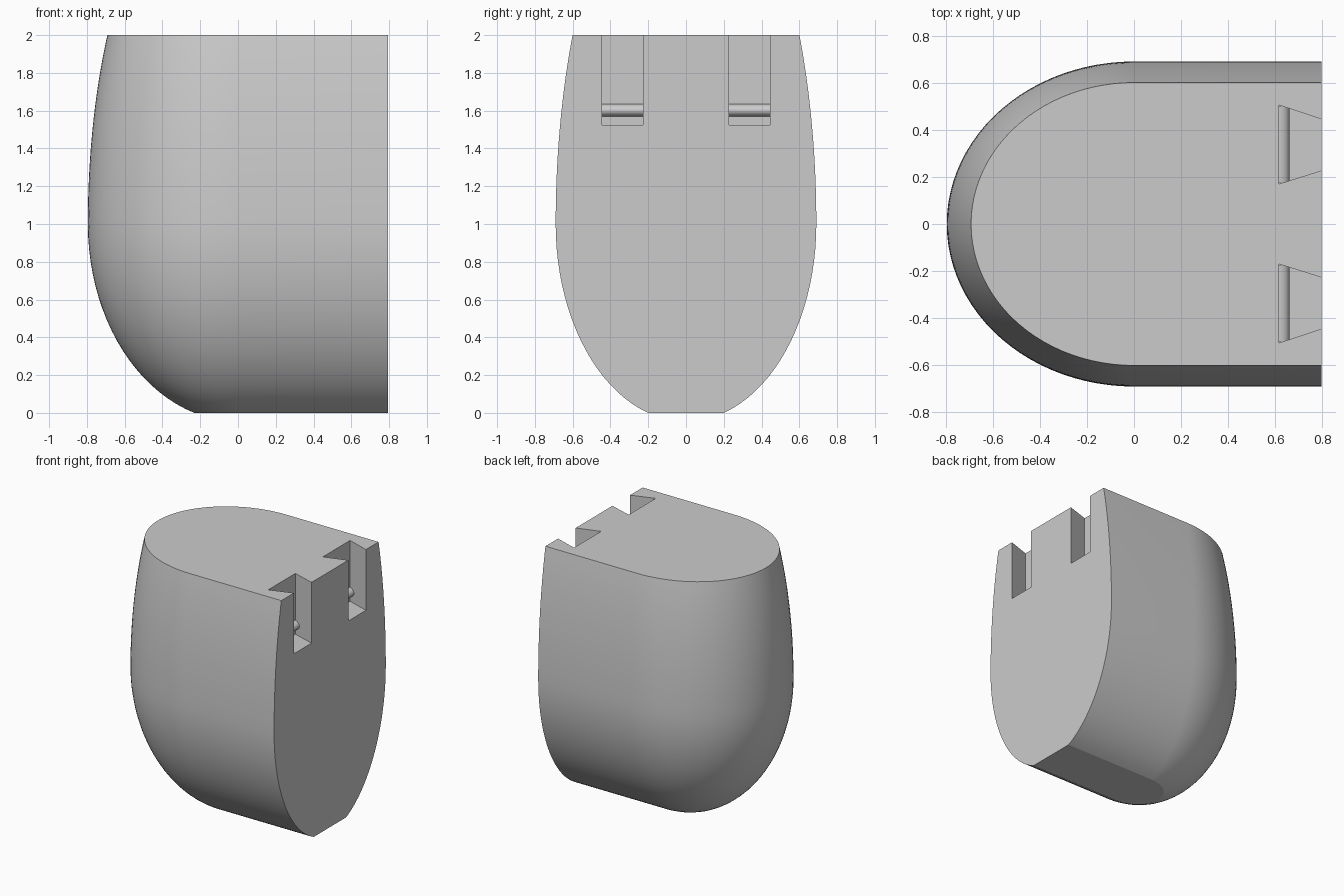
import bpy, bmesh, math

cube = bpy.data.objects.get("Cube")
if cube:
    bpy.data.objects.remove(cube, do_unlink=True)

grey = bpy.data.materials.new("plain grey")
grey.use_nodes = True
grey.diffuse_color = (0.6, 0.6, 0.6, 1)
grey.node_tree.nodes["Principled BSDF"].inputs["Base Color"].default_value = grey.diffuse_color

BACK, SIDE, RATIO = 0.795, 0.69, 1.152   # flat end, half width, nose stretch


def finish(name, bm):
    bmesh.ops.recalc_face_normals(bm, faces=bm.faces)
    mesh = bpy.data.meshes.new(name)
    bm.to_mesh(mesh)
    bm.free()
    obj = bpy.data.objects.new(name, mesh)
    obj.data.materials.append(grey)
    bpy.context.collection.objects.link(obj)
    return obj


def prism(name, points, direction):
    """Closed prism from a planar polygon."""
    bm = bmesh.new()
    face = bm.faces.new([bm.verts.new(p) for p in points])
    ext = bmesh.ops.extrude_face_region(bm, geom=[face], use_keep_orig=True)
    moved = [v for v in ext["geom"] if isinstance(v, bmesh.types.BMVert)]
    bmesh.ops.translate(bm, verts=moved, vec=direction)
    return finish(name, bm)


def select(obj):
    bpy.ops.object.select_all(action="DESELECT")
    obj.select_set(True)
    bpy.context.view_layer.objects.active = obj


# Side profile: two elliptical arcs meeting at the widest level
low, high, steps = 1.045, 2.03, 20
t0, t1 = math.asin(1 / low), math.asin(1 / high)
profile = []
for i in range(steps + 1):
    t = t0 * (1 - i / steps)
    profile.append((SIDE * math.cos(t), 1 - low * math.sin(t)))
for i in range(1, steps + 1):
    t = t1 * i / steps
    profile.append((SIDE * math.cos(t), 1 + high * math.sin(t)))

# Body: rounded nose, straight sides, flat end
bm = bmesh.new()
arc = 48
rings = []
for r, z in profile:
    plan = [(BACK, -r)]
    for i in range(arc + 1):
        a = math.pi * i / arc
        plan.append((-RATIO * r * math.sin(a), -r * math.cos(a)))
    plan.append((BACK, r))
    rings.append([bm.verts.new((x, y, z)) for x, y in plan])
for a, b in zip(rings, rings[1:]):
    for i in range(len(a) - 1):
        bm.faces.new((a[i], a[i + 1], b[i + 1], b[i]))
bm.faces.new(rings[0])
bm.faces.new(rings[-1])
bm.faces.new([r[0] for r in rings] + [r[-1] for r in reversed(rings)])
body = finish("body", bm)

# Dovetail slots, each with a small rounded catch on its inner wall
FLOOR, WALL = 1.525, 0.615
for side, label in ((1, "left"), (-1, "right")):
    slot = [(WALL, 0.17), (WALL, 0.505), (BACK, 0.445), (BACK, 0.225),]
    flare = 0.06 / 0.18 * 0.1
    slot[2:] = [(BACK + 0.1, 0.445 - flare), (BACK + 0.1, 0.225 + flare)]
    cutter = prism("slot_cutter", [(x, side * y, FLOOR) for x, y in slot], (0, 0, 0.6))
    cutter.hide_render = True
    mod = body.modifiers.new("slot", "BOOLEAN")
    mod.operation, mod.solver, mod.object = "DIFFERENCE", "EXACT", cutter
    select(body)
    bpy.ops.object.modifier_apply(modifier=mod.name)
    bpy.data.objects.remove(cutter, do_unlink=True)

    bump = [(WALL - 0.01, 1.57)]
    for i in range(9):
        a = math.pi * i / 8
        bump.append((WALL + 0.045 * math.sin(a), 1.602 - 0.034 * math.cos(a)))
    bump.append((WALL - 0.01, 1.635))
    catch = prism(label + "_catch", [(x, side * 0.173, z) for x, z in bump],
                  (0, side * 0.328, 0))
    select(catch)
    bpy.ops.object.shade_smooth_by_angle(angle=math.radians(40))

select(body)
bpy.ops.object.shade_smooth_by_angle(angle=math.radians(18))
